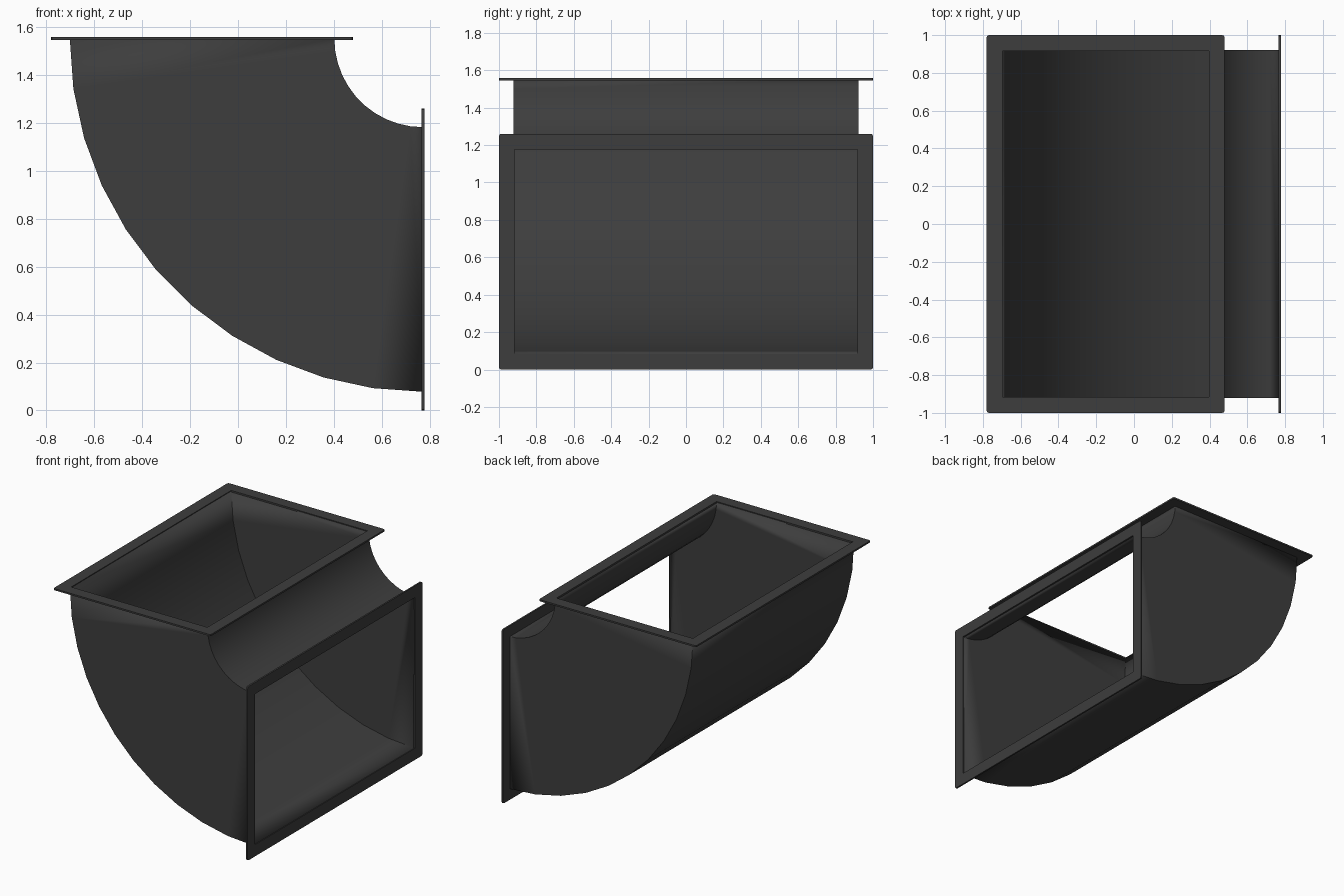
import bpy, bmesh, math
from mathutils import Matrix

cube = bpy.data.objects.get("Cube")
if cube:
    bpy.data.objects.remove(cube, do_unlink=True)

# Single dark sheet-metal colour
metal = bpy.data.materials.new("dark grey metal")
metal.use_nodes = True
colour = (0.047, 0.047, 0.047, 1)
metal.diffuse_color = colour
metal.node_tree.nodes["Principled BSDF"].inputs["Base Color"].default_value = colour

CX, CZ = 0.772, 1.552          # centre of the bend
R_IN, R_OUT = 0.37, 1.474      # throat and heel radii
HALF = 0.922                   # half width of the duct
STEPS = 11
WALL = 0.006
RIM = 0.078                    # flange overhang
THICK = 0.012                  # flange thickness


def make_object(name, bm):
    bmesh.ops.recalc_face_normals(bm, faces=bm.faces)
    mesh = bpy.data.meshes.new(name)
    bm.to_mesh(mesh)
    bm.free()
    mesh.materials.append(metal)
    obj = bpy.data.objects.new(name, mesh)
    bpy.context.collection.objects.link(obj)
    bpy.ops.object.select_all(action="DESELECT")
    obj.select_set(True)
    bpy.context.view_layer.objects.active = obj
    bpy.ops.object.shade_smooth_by_angle(angle=math.radians(30))
    return obj


# Elbow duct: a rectangular section swept through a quarter turn
bm = bmesh.new()
rings = []
for i in range(STEPS + 1):
    a = math.pi / 2 * i / STEPS
    corners = [(R_OUT, -HALF), (R_OUT, HALF), (R_IN, HALF), (R_IN, -HALF)]
    rings.append([bm.verts.new((CX - r * math.cos(a), y, CZ - r * math.sin(a)))
                  for r, y in corners])
for a, b in zip(rings, rings[1:]):
    for j in range(4):
        k = (j + 1) % 4
        bm.faces.new((a[j], a[k], b[k], b[j]))
duct = make_object("elbow_duct", bm)
shell = duct.modifiers.new("sheet_thickness", "SOLIDIFY")
shell.thickness = WALL
shell.offset = -1
shell.use_even_offset = True


# Flange: flat rectangular frame with slightly eased outer corners
def flange(name, matrix):
    bm = bmesh.new()
    w = (R_OUT - R_IN) / 2
    loops = []
    for grow in (-WALL, RIM):
        for z in (-THICK / 2, THICK / 2):
            loops.append([bm.verts.new((sx * (w + grow), sy * (HALF + grow), z))
                          for sx, sy in ((-1, -1), (1, -1), (1, 1), (-1, 1))])
    il, ih, ol, oh = loops
    for a, b in ((il, ih), (ih, oh), (oh, ol), (ol, il)):
        for j in range(4):
            k = (j + 1) % 4
            bm.faces.new((a[j], a[k], b[k], b[j]))
    uprights = [bm.edges.get((ol[j], oh[j])) for j in range(4)]
    bmesh.ops.bevel(bm, geom=uprights, offset=0.012, segments=2,
                    profile=0.5, affect="EDGES")
    bm.transform(matrix)
    return make_object(name, bm)


mid = (R_IN + R_OUT) / 2
flange("top_flange", Matrix.Translation((CX - mid, 0, CZ)))
flange("side_flange", Matrix.Translation((CX, 0, CZ - mid))
       @ Matrix.Rotation(math.pi / 2, 4, "Y"))
